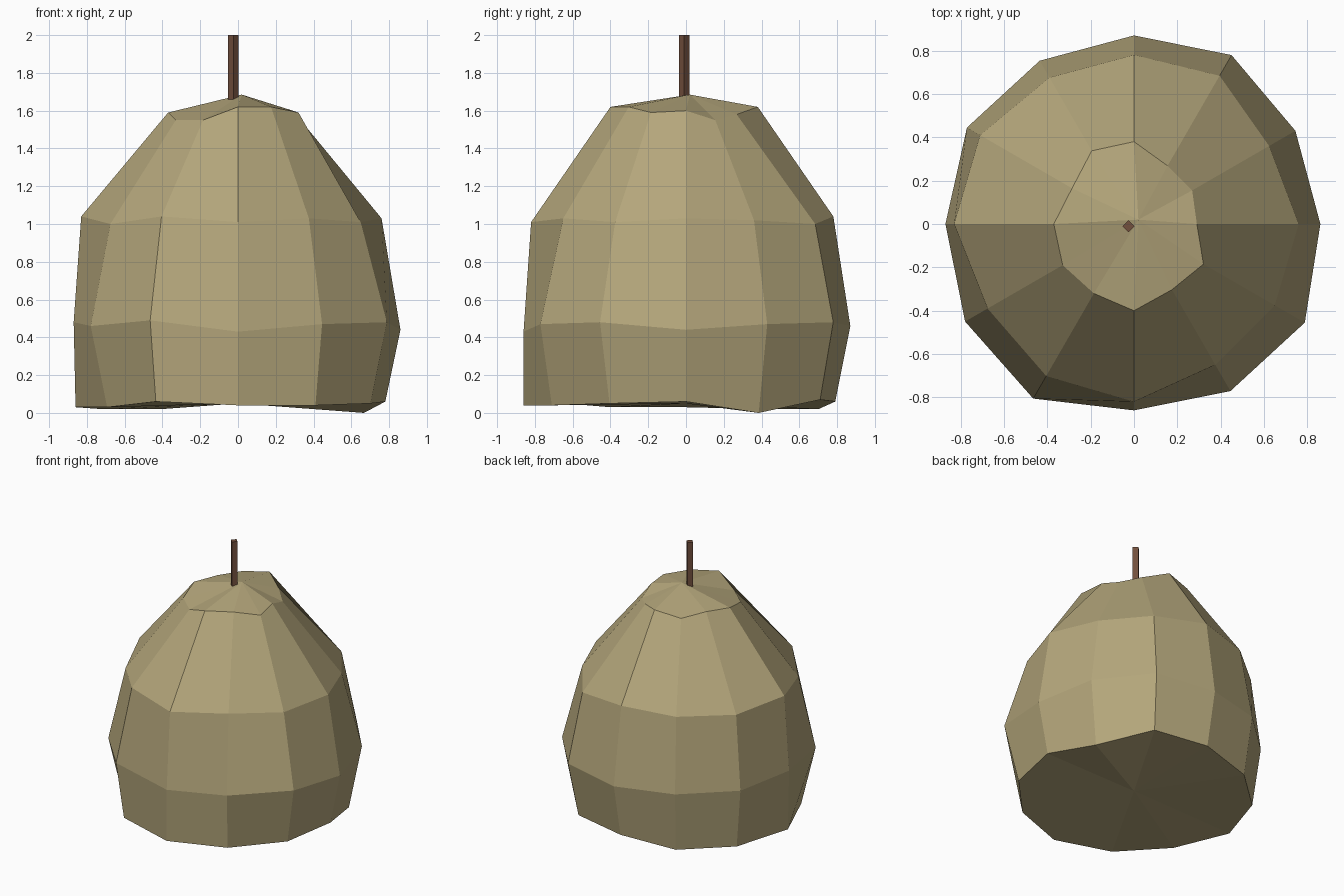
import bpy
import bmesh
from math import cos, sin, tau
from mathutils import Vector

default_cube = bpy.data.objects.get("Cube")
if default_cube:
    bpy.data.objects.remove(default_cube, do_unlink=True)


def make_material(name, colour):
    material = bpy.data.materials.new(name)
    material.use_nodes = True
    material.diffuse_color = (*colour, 1)
    shader = material.node_tree.nodes["Principled BSDF"]
    shader.inputs["Base Color"].default_value = (*colour, 1)
    shader.inputs["Roughness"].default_value = 0.9
    return material


def finish(mesh_builder, name, material):
    bmesh.ops.recalc_face_normals(mesh_builder, faces=mesh_builder.faces)
    mesh = bpy.data.meshes.new(name)
    mesh_builder.to_mesh(mesh)
    mesh_builder.free()
    mesh.materials.append(material)
    part = bpy.data.objects.new(name, mesh)
    bpy.context.scene.collection.objects.link(part)
    return part


def loft(name, rings, bottom, top, material):
    """Bridge closed rings of points and close both ends with fans."""
    builder = bmesh.new()
    loops = [[builder.verts.new(point) for point in ring] for ring in rings]
    count = len(loops[0])
    low, high = builder.verts.new(bottom), builder.verts.new(top)
    for i in range(count):
        j = (i + 1) % count
        for below, above in zip(loops, loops[1:]):
            builder.faces.new((below[i], below[j], above[j], above[i]))
        builder.faces.new((low, loops[0][j], loops[0][i]))
        builder.faces.new((loops[-1][i], loops[-1][j], high))
    return finish(builder, name, material)


def uneven_ring(radii, heights):
    """Ring with hand-shaped radius and height per spoke, in hundredths."""
    spokes = len(radii)
    return [Vector((r * cos(tau * i / spokes), r * sin(tau * i / spokes), h)) / 100
            for i, (r, h) in enumerate(zip(radii, heights))]


def even_ring(centre, radius, sides):
    return [centre + Vector((cos(tau * i / sides), sin(tau * i / sides), 0)) * radius
            for i in range(sides)]


straw = make_material("dry straw", (0.46, 0.385, 0.2))
bark = make_material("brown bark", (0.17, 0.08, 0.047))

# Faceted, slightly lumpy body: base, belly, shoulder and crown rings
base = uneven_ring((78, 77, 82, 79, 81, 83, 86, 80, 87, 86, 82, 81),
                   (6, 0, 7, 6, 2, 2, 3, 3, 6, 4, 4, 5))
belly = uneven_ring((86, 86, 90, 87, 87, 89, 87, 90, 93, 86, 89, 91),
                    (44, 47, 48, 46, 47, 47, 48, 46, 49, 43, 47, 48))
shoulder = uneven_ring((76, 72, 79, 78, 78, 82, 83, 78, 81, 82, 75, 75),
                       (103, 102, 100, 104, 102, 102, 104, 100, 104, 101, 103, 101))
crown = uneven_ring((29, 31, 31, 38, 39, 33, 37, 38, 37, 40, 35, 37),
                    (160, 155, 158, 162, 159, 160, 159, 155, 155, 162, 162, 159))
loft("body", (base, belly, shoulder, crown),
     Vector((0, 0, 0.05)), Vector((0.02, 0.02, 1.685)), straw)

# Thin square stem standing on the crown
foot = Vector((-0.025, -0.01, 1.65))
tip = Vector((-0.025, -0.01, 2))
loft("stem", (even_ring(foot, 0.028, 4), even_ring(tip, 0.028, 4)), foot, tip, bark)
